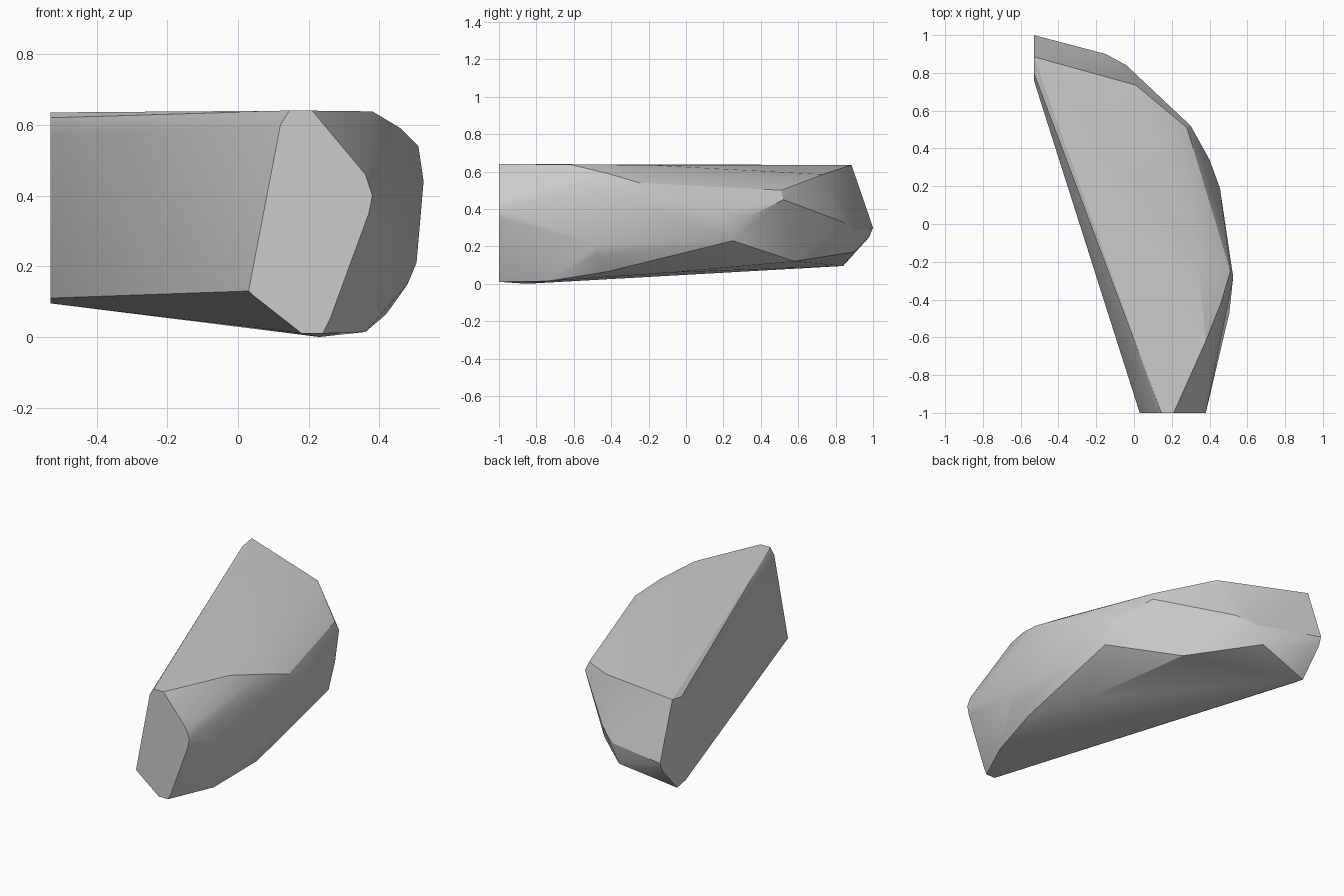
import bpy, bmesh
from math import radians

if "Cube" in bpy.data.objects:
    bpy.data.objects.remove(bpy.data.objects["Cube"])

# Flat cut at the front (y = -1), as x, z
front = [(.03, .13), (.04, .12), (.12, .6), (.145, .64), (.21, .64),
         (.36, .46), (.38, .40), (.37, .35), (.26, .05), (.24, .01), (.18, .01)]
# Flat cut at the left end (x = -0.53), as y, z
left = [(.76, .11), (.76, .57), (.80, .62), (.885, .635),
        (1, .30), (.98, .25), (.84, .095)]
# Worn corners of the curved side, the top and the underside
corners = [(.01, .735, .585), (-.04, .84, .33), (-.15, .9, .28), (-.19, .9, .17),
           (.13, .58, .12), (.28, .51, .5), (.30, .52, .45),
           (.40, .34, .36), (.455, .19, .38), (.42, .25, .23),
           (.34, -.2, .635), (.38, -.62, .638), (.46, -.42, .59), (.51, -.25, .54),
           (.525, -.28, .44), (.505, -.47, .21), (.48, -.48, .15),
           (.23, -.85, 0), (.36, -.74, .014), (.42, -.42, .065), (.30, -.08, .06)]

points = [(x, -1, z) for x, z in front] + [(-.53, y, z) for y, z in left] + corners

# Wrap the corners into one chipped stone
bm = bmesh.new()
for p in points:
    bm.verts.new(p)
hull = bmesh.ops.convex_hull(bm, input=bm.verts[:])
bmesh.ops.delete(bm, geom=[v for v in bm.verts if not v.link_faces], context='VERTS')
bmesh.ops.dissolve_limit(bm, angle_limit=radians(1), verts=bm.verts[:], edges=bm.edges[:])
bmesh.ops.recalc_face_normals(bm, faces=bm.faces[:])
mesh = bpy.data.meshes.new("rock")
bm.to_mesh(mesh)
bm.free()
rock = bpy.data.objects.new("rock", mesh)
bpy.context.collection.objects.link(rock)

# Soft facets with crisp cut edges
bpy.context.view_layer.objects.active = rock
rock.select_set(True)
bpy.ops.object.shade_smooth_by_angle(angle=radians(22))
